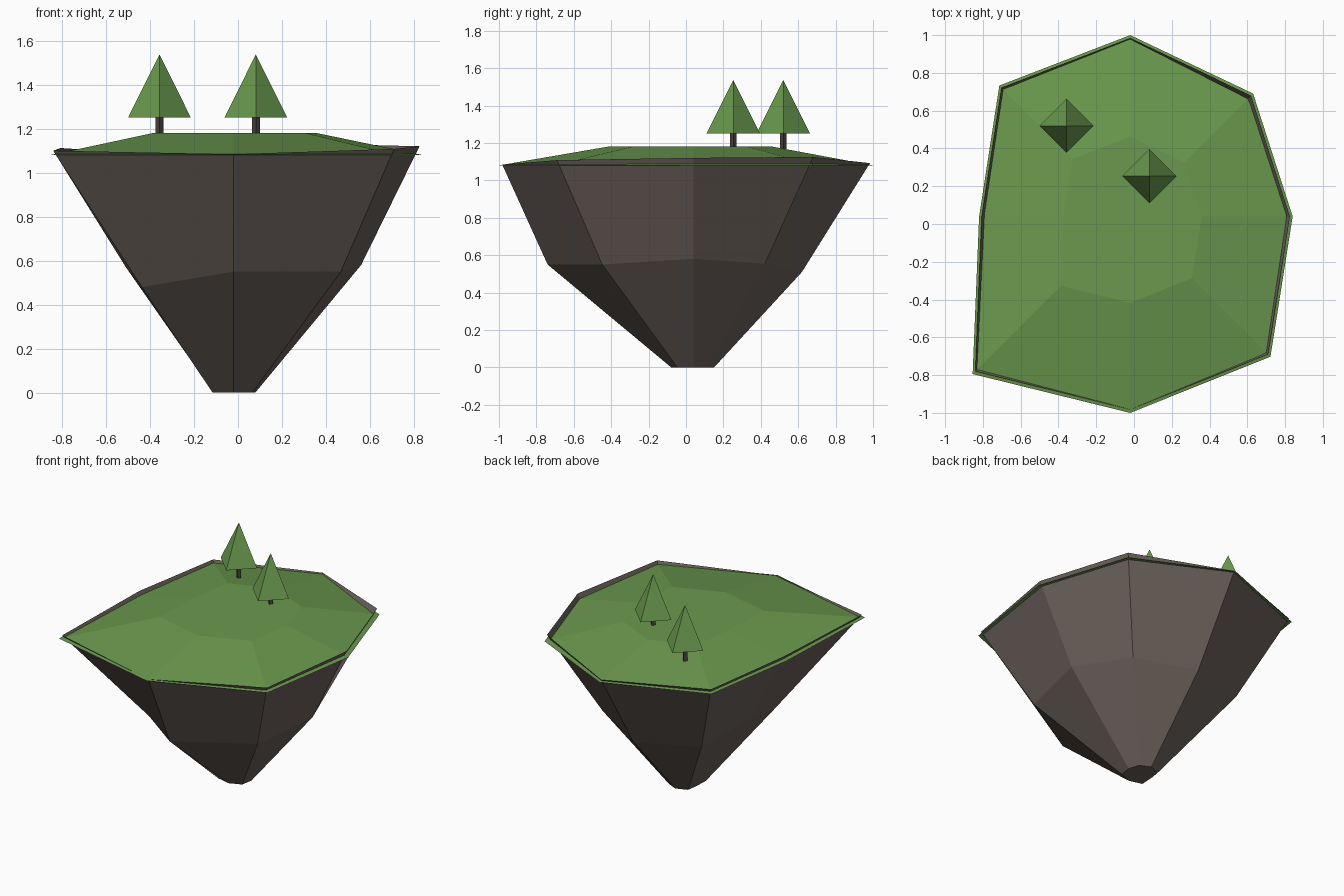
import bpy, bmesh, math
from mathutils import Vector

if "Cube" in bpy.data.objects:
    bpy.data.objects.remove(bpy.data.objects["Cube"])


def material(name, rgb):
    """Flat colour given as sRGB bytes."""
    m = bpy.data.materials.new(name)
    lin = [((c / 255 + 0.055) / 1.055) ** 2.4 for c in rgb]
    m.diffuse_color = (*lin, 1)
    m.use_nodes = True
    m.node_tree.nodes["Principled BSDF"].inputs["Base Color"].default_value = m.diffuse_color
    return m


GREEN = material("leaf_green", (106, 153, 78))
ROCK = material("rock_brown", (107, 97, 91))
BARK = material("bark_brown", (76, 67, 62))

# Island axis and the eight outline radii, counter-clockwise from +x
CX, CY = -0.02, 0.04
OUTLINE = [0.86, 0.92, 0.96, 0.98, 0.80, 1.18, 1.04, 1.05]


def ring(radii, heights, cx=CX, cy=CY):
    n = len(radii)
    return [Vector((cx + r * math.cos(math.tau * i / n),
                    cy + r * math.sin(math.tau * i / n), z))
            for i, (r, z) in enumerate(zip(radii, heights))]


def loft(name, rings, mat, cap_bottom=True, cap_top=True):
    """Skin a stack of rings with flat faces; a one-point ring makes a tip."""
    bm = bmesh.new()
    loops = [[bm.verts.new(p) for p in r] for r in rings]
    for a, b in zip(loops, loops[1:]):
        n = len(a)
        for i in range(n):
            j = (i + 1) % n
            if len(b) == 1:
                bm.faces.new((a[i], a[j], b[0]))
            else:
                bm.faces.new((a[i], a[j], b[j], b[i]))
    if cap_bottom:
        bm.faces.new(loops[0][::-1])
    if cap_top and len(loops[-1]) > 2:
        bm.faces.new(loops[-1])
    mesh = bpy.data.meshes.new(name)
    bm.to_mesh(mesh)
    bm.free()
    mesh.materials.append(mat)
    ob = bpy.data.objects.new(name, mesh)
    bpy.context.collection.objects.link(ob)
    return ob


# Rock: small flat foot, uneven waist, open lip standing just above the turf
foot = ring([r * 0.115 for r in OUTLINE], [0] * 8)
waist = ring([0.58, 0.54, 0.58, 0.62, 0.49, 0.59, 0.78, 0.69],
             [0.58, 0.555, 0.51, 0.54, 0.57, 0.48, 0.55, 0.55])
lip = ring([r * 0.983 for r in OUTLINE],
           [1.12, 1.125, 1.092, 1.105, 1.112, 1.10, 1.084, 1.108])
loft("floating_rock", [foot, waist, lip], ROCK, cap_top=False)

# Turf: overhanging rim rising to a flat plateau
rim = ring(OUTLINE, [1.08] * 8)
plateau = ring([r * 0.44 for r in OUTLINE], [1.18] * 8)
loft("grass_top", [rim, plateau], GREEN, cap_bottom=False)

# Trees: square trunk and four-sided pyramid crown
for i, (x, y) in enumerate([(-0.357, 0.52), (0.081, 0.253)], 1):
    loft(f"trunk_{i}", [ring([0.018] * 4, [z] * 4, x, y) for z in (1.12, 1.25)], BARK)
    loft(f"tree_crown_{i}", [ring([0.143] * 4, [1.25] * 4, x, y),
                             [Vector((x, y, 1.537))]], GREEN)
